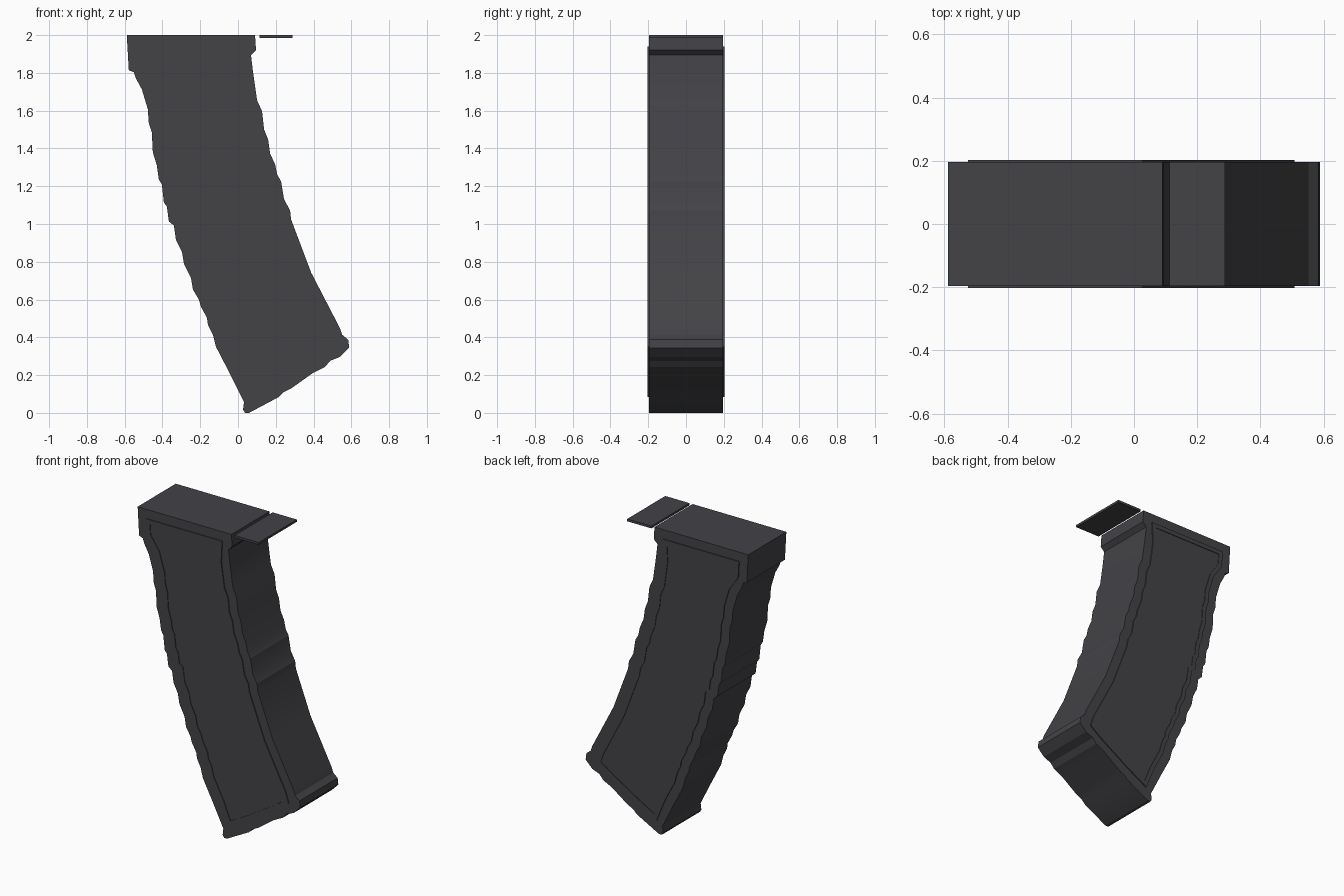
import bpy, bmesh, math
from mathutils import Vector

if "Cube" in bpy.data.objects:
    bpy.data.objects.remove(bpy.data.objects["Cube"])

mat = bpy.data.materials.new("dark grey polymer")
mat.diffuse_color = (0.056, 0.054, 0.061, 1)
mat.use_nodes = True
mat.node_tree.nodes["Principled BSDF"].inputs["Base Color"].default_value = mat.diffuse_color

S = 2 / 377  # profile drawn on a fine grid, 377 steps tall

# Side profile: rear edge downwards, floor edge, front edge upwards
rear = [(-111, 377), (-109, 342), (-104, 340), (-102, 334), (-96, 323), (-90, 303),
        (-89, 289), (-86, 280), (-85, 260), (-81, 247), (-79, 233), (-76, 228),
        (-74, 210), (-71, 206), (-69, 191), (-64, 187), (-62, 173), (-56, 161),
        (-54, 149), (-47, 135), (-45, 123), (-39, 113), (-37, 106), (-31, 95),
        (-30, 88), (-25, 78), (-22, 66), (-8, 39), (6, 11), (5, 3), (7, 0)]
floor = [(11, 0), (41, 16), (46, 21), (54, 25), (75, 40), (87, 46), (92, 52), (102, 56)]
front = [(111, 65), (110, 73), (104, 78), (102, 84), (73, 140), (53, 193), (52, 202),
         (46, 213), (43, 231), (39, 238), (37, 248), (32, 259), (30, 273), (26, 283),
         (24, 301), (19, 312), (15, 340), (13, 357), (18, 362), (17, 377)]


def units(pts):
    return [Vector((x * S, z * S)) for x, z in pts]


def offset(pts, d):
    """Move a counter-clockwise outline inwards by d."""
    out = []
    for i, p in enumerate(pts):
        a = (p - pts[i - 1]).normalized()
        b = (pts[(i + 1) % len(pts)] - p).normalized()
        na, nb = Vector((-a.y, a.x)), Vector((-b.y, b.x))
        m = (na + nb).normalized()
        out.append(p + m * d / max(m.dot(na), 0.4))
    return out


def loft(name, rings, close_start=True):
    """Skin a list of (outline, y) rings and cap the ends."""
    bm = bmesh.new()
    loops = [[bm.verts.new((p.x, y, p.y)) for p in o] for o, y in rings]
    n = len(loops[0])
    for r, s in zip(loops, loops[1:]):
        for i in range(n):
            j = (i + 1) % n
            bm.faces.new((r[i], r[j], s[j], s[i]))
    bm.faces.new(loops[-1])
    if close_start:
        bm.faces.new(loops[0][::-1])
    bmesh.ops.recalc_face_normals(bm, faces=bm.faces)
    me = bpy.data.meshes.new(name)
    bm.to_mesh(me)
    bm.free()
    ob = bpy.data.objects.new(name, me)
    bpy.context.collection.objects.link(ob)
    me.materials.append(mat)
    bpy.ops.object.select_all(action='DESELECT')
    ob.select_set(True)
    bpy.context.view_layer.objects.active = ob
    bpy.ops.object.shade_smooth_by_angle(angle=math.radians(20))
    return ob


# Curved body
W = 0.197
body = units(rear + floor + front)
loft("magazine_body", [(body, -W), (body, W)])

# Side panels: raised rim with a slightly sunken field, following the body edge
edge = units(rear[:2] + rear[4:28] + [(8, 0), (46, 21), (87, 46), (109, 62)]
             + front[3:17] + [(17, 377)])
outer, inner = offset(edge, 0.06), offset(edge, 0.088)
for name, s in (("near_side_panel", -1), ("far_side_panel", 1)):
    loft(name, [(outer, s * 0.19), (outer, s * 0.203),
                (inner, s * 0.203), (inner, s * 0.199)])

# Thin loose plate at the top front
plate = [Vector(p) for p in ((0.113, 1.985), (0.288, 1.985), (0.288, 2.0), (0.113, 2.0))]
loft("top_plate", [(plate, -W), (plate, W)])
